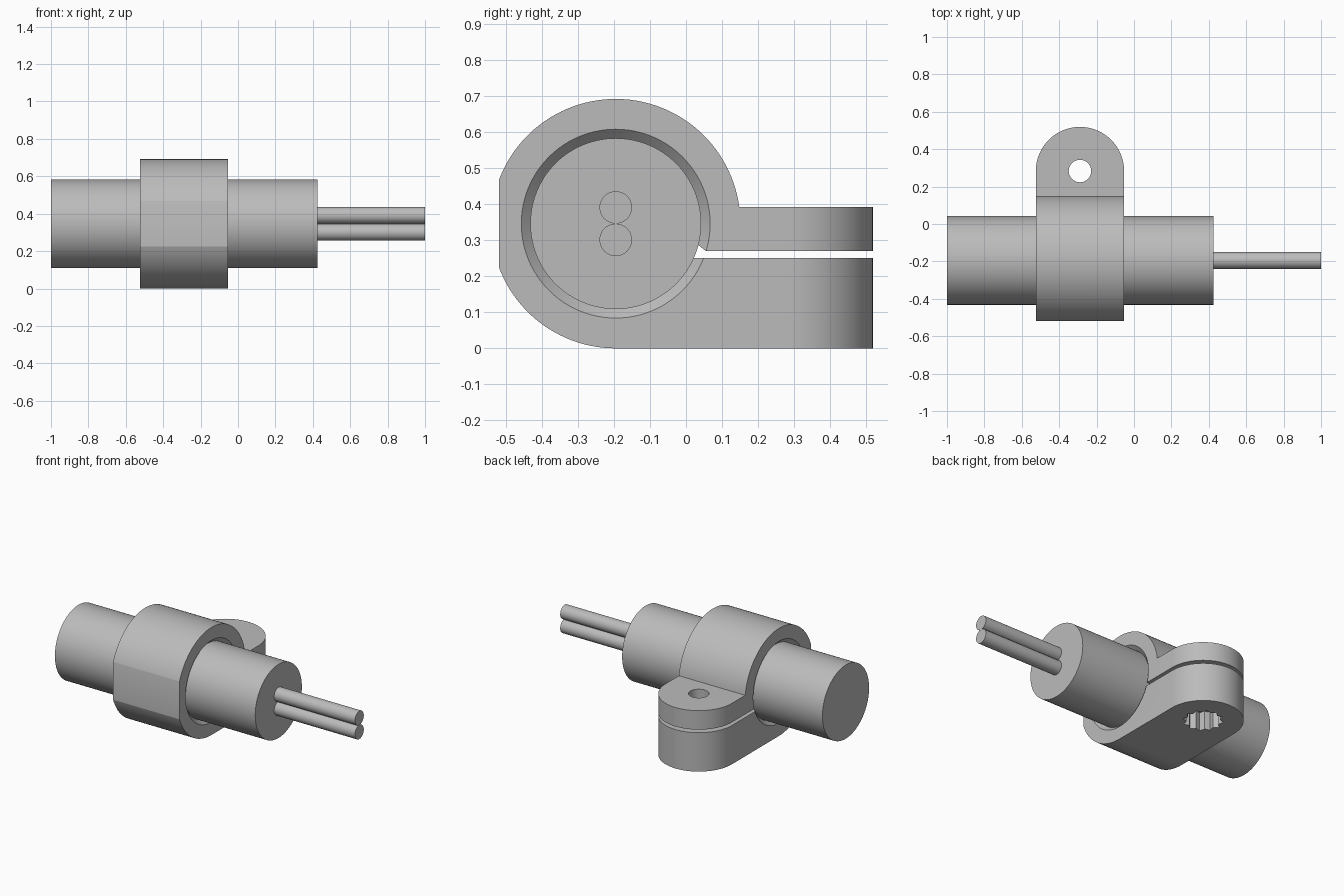
import bpy, bmesh, math
from mathutils import Vector

cube = bpy.data.objects.get("Cube")
if cube:
    bpy.data.objects.remove(cube, do_unlink=True)

grey = bpy.data.materials.new("plain grey")
grey.use_nodes = True
colour = (0.5, 0.5, 0.5, 1)
grey.diffuse_color = colour
grey.node_tree.nodes["Principled BSDF"].inputs["Base Color"].default_value = colour

AXIS_Y, AXIS_Z = -0.195, 0.346        # axis of the sensor body
X0, X1 = -0.525, -0.053               # clamp width
MID, HALF = (X0 + X1) / 2, (X1 - X0) / 2
BACK, FRONT = 0.519, -0.519
SCREW_Y = BACK - HALF
BODY_R, OUTER_R = 0.237, 0.346


def arc(cx, cy, r, start, end, n):
    """Points on an arc, angles in degrees."""
    steps = [math.radians(start + (end - start) * i / n) for i in range(n + 1)]
    return [(cx + r * math.cos(a), cy + r * math.sin(a)) for a in steps]


def loft(name, rings):
    """Capped solid through matching rings of points."""
    bm = bmesh.new()
    loops = [[bm.verts.new(p) for p in ring] for ring in rings]
    for a, b in zip(loops, loops[1:]):
        for i in range(len(a)):
            j = (i + 1) % len(a)
            bm.faces.new((a[i], a[j], b[j], b[i]))
    bm.faces.new(loops[0][::-1])
    bm.faces.new(loops[-1])
    bmesh.ops.recalc_face_normals(bm, faces=bm.faces)
    mesh = bpy.data.meshes.new(name)
    bm.to_mesh(mesh)
    bm.free()
    mesh.materials.append(grey)
    ob = bpy.data.objects.new(name, mesh)
    bpy.context.collection.objects.link(ob)
    return ob


def prism_x(name, pts, lo, hi):
    return loft(name, [[(x, y, z) for y, z in pts] for x in (lo, hi)])


def prism_z(name, pts, lo, hi):
    return loft(name, [[(x, y, z) for x, y in pts] for z in (lo, hi)])


def turned(name, stations, z=AXIS_Z, n=96):
    """Round solid along x from (x, radius) stations."""
    return loft(name, [[(x, y, h) for y, h in arc(AXIS_Y, z, r, 0, 360, n)[:-1]]
                       for x, r in stations])


def boolean(target, tool, operation="DIFFERENCE"):
    mod = target.modifiers.new(tool.name, "BOOLEAN")
    mod.operation, mod.object, mod.solver = operation, tool, "EXACT"
    bpy.context.view_layer.update()
    graph = bpy.context.evaluated_depsgraph_get()
    mesh = bpy.data.meshes.new_from_object(target.evaluated_get(graph))
    target.modifiers.clear()
    target.data = mesh
    bpy.data.objects.remove(tool, do_unlink=True)


# Sensor body and its two wires
parts = [turned("sensor_body", [(-1, BODY_R), (0.425, BODY_R)])]
for label, dz in (("upper_wire", 0.045), ("lower_wire", -0.045)):
    parts.append(turned(label, [(0.42, 0.045), (1, 0.045)], AXIS_Z + dz, 40))

# Clamp: round collar running into a straight lug
LUG_TOP = 0.392
meet = math.degrees(math.asin((LUG_TOP - AXIS_Z) / OUTER_R))
side = arc(AXIS_Y, AXIS_Z, OUTER_R, meet, 270, 90)
clamp = prism_x("clamp", side + [(0.6, 0), (0.6, LUG_TOP)], X0, X1)

# Plan outline: flat front, rounded lug end
plan = arc(MID, SCREW_Y, HALF, 0, 180, 48)
plan += [(X0, FRONT), (X1, FRONT)]
boolean(clamp, prism_z("plan_outline", plan, -0.1, 0.8), "INTERSECT")

# Bore with a chamfer at both mouths
c, e = 0.025, 0.01
boolean(clamp, turned("bore", [
    (X0 - e, BODY_R + c + e), (X0 + c, BODY_R),
    (X1 - c, BODY_R), (X1 + e, BODY_R + c + e)]))

# Clamping slit, relieved where it meets the bore
boolean(clamp, prism_x("slit", [
    (-0.02, 0.25), (0.7, 0.25), (0.7, 0.27), (0.055, 0.27),
    (0.03, 0.29), (-0.02, 0.29)], X0 - 0.1, X1 + 0.1))

# Screw hole and star-shaped nut pocket underneath
boolean(clamp, prism_z("screw_hole", arc(MID, SCREW_Y, 0.06, 0, 360, 40)[:-1], -0.1, 0.6))
star = []
for i in range(24):
    r, a = (0.12, 0.098)[i % 2], math.radians(15 * i)
    star.append((MID + r * math.cos(a), SCREW_Y + r * math.sin(a)))
boolean(clamp, prism_z("nut_pocket", star, -0.1, 0.12))
parts.append(clamp)

# Smooth round sides, sharp edges kept
bpy.ops.object.select_all(action="DESELECT")
for ob in parts:
    ob.select_set(True)
bpy.context.view_layer.objects.active = clamp
bpy.ops.object.shade_smooth_by_angle(angle=math.radians(20))
